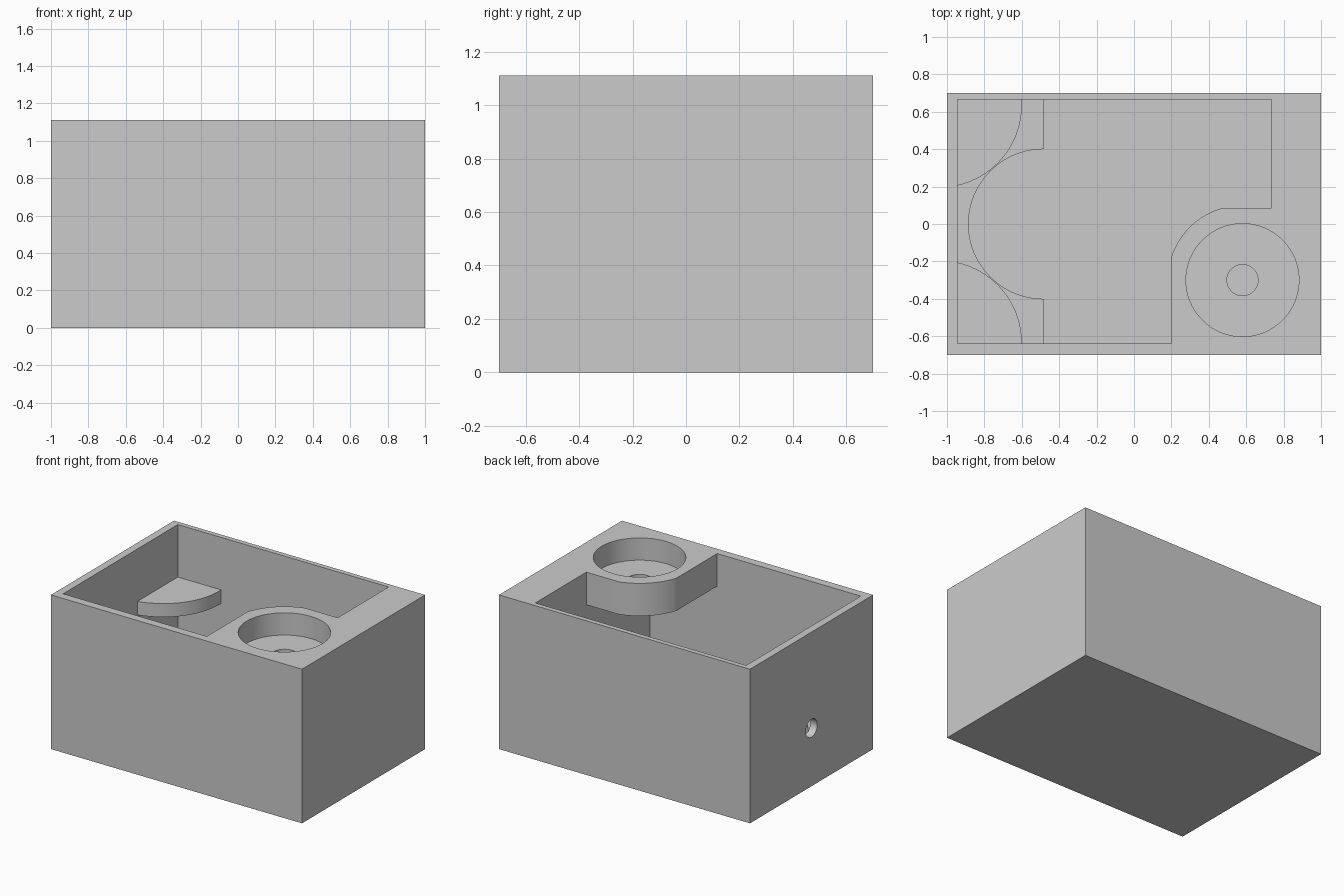
import bpy, bmesh
from math import sin, cos, pi, sqrt, radians, asin, acos

cube = bpy.data.objects.get("Cube")
if cube:
    bpy.data.objects.remove(cube, do_unlink=True)

grey = bpy.data.materials.new("plain grey")
grey.use_nodes = True
colour = (0.6, 0.6, 0.6, 1)
grey.diffuse_color = colour
grey.node_tree.nodes["Principled BSDF"].inputs["Base Color"].default_value = colour

TOP = 1.11
FLOOR = 0.06
LEFT, RIGHT, FRONT, BACK = -0.945, 0.735, -0.64, 0.665   # cavity walls
CUP = (0.58, -0.30)                                      # cup holder centre


def prism(name, outline, z0, z1):
    """Extrude a closed outline between two heights."""
    bm = bmesh.new()
    face = bm.faces.new([bm.verts.new((x, y, z0)) for x, y in outline])
    ext = bmesh.ops.extrude_face_region(bm, geom=[face])
    verts = [g for g in ext["geom"] if isinstance(g, bmesh.types.BMVert)]
    bmesh.ops.translate(bm, verts=verts, vec=(0, 0, z1 - z0))
    bmesh.ops.recalc_face_normals(bm, faces=bm.faces)
    mesh = bpy.data.meshes.new(name)
    bm.to_mesh(mesh)
    bm.free()
    mesh.materials.append(grey)
    obj = bpy.data.objects.new(name, mesh)
    bpy.context.collection.objects.link(obj)
    return obj


def rect(x0, x1, y0, y1):
    return [(x0, y0), (x1, y0), (x1, y1), (x0, y1)]


def arc(cx, cy, r, a0, a1, n=24):
    return [(cx + r * cos(a0 + (a1 - a0) * i / n),
             cy + r * sin(a0 + (a1 - a0) * i / n)) for i in range(n + 1)]


def circle(cx, cy, r, n=64):
    return arc(cx, cy, r, 0, 2 * pi, n)[:-1]


def cut(target, cutter):
    """Subtract a cutter, then discard it."""
    mod = target.modifiers.new("cut", "BOOLEAN")
    mod.operation = "DIFFERENCE"
    mod.solver = "EXACT"
    mod.object = cutter
    bpy.context.view_layer.objects.active = target
    bpy.ops.object.modifier_apply(modifier=mod.name)
    bpy.data.objects.remove(cutter, do_unlink=True)


def smooth(obj):
    bpy.ops.object.select_all(action="DESELECT")
    obj.select_set(True)
    bpy.context.view_layer.objects.active = obj
    bpy.ops.object.shade_smooth_by_angle(angle=radians(30))


# Case: hollow box whose opening leaves a rounded shelf in the front corner
case = prism("case", rect(-1, 1, -0.7, 0.7), 0, TOP)
SHELF_X, SHELF_Y, SHELF_R, SHELF_Z = 0.20, 0.085, 0.40, 0.875
start = acos((SHELF_Y - CUP[1]) / SHELF_R) + pi / 2
end = pi - asin(sqrt(SHELF_R ** 2 - (CUP[0] - SHELF_X) ** 2) / SHELF_R)
opening = ([(LEFT, FRONT), (LEFT, BACK), (RIGHT, BACK), (RIGHT, SHELF_Y)]
           + arc(*CUP, SHELF_R, start, end) + [(SHELF_X, FRONT)])
cut(case, prism("cavity_cutter", rect(LEFT, RIGHT, FRONT, BACK), FLOOR, SHELF_Z))
cut(case, prism("opening_cutter", opening, SHELF_Z, TOP + 0.1))

# Cup recess with a drain hole through the shelf
cut(case, prism("cup_cutter", circle(*CUP, 0.302), 0.95, TOP + 0.1))
cut(case, prism("drain_cutter", circle(*CUP, 0.083), SHELF_Z - 0.1, 1.0))

# Cable hole through the side wall
cable = prism("cable_cutter", circle(0, 0, 0.065, 32), -0.05, 0.05)
cable.rotation_euler = (0, pi / 2, 0)
cable.location = (-0.97, 0, 0.418)
bpy.context.view_layer.update()
cut(case, cable)
smooth(case)

# Curved shelves in the two corners of the narrow wall
cx, cy, r = -1.04, 0.635, 0.44
a0 = -acos((LEFT - cx) / r)
for name, side, wall in (("back_corner_shelf", 1, BACK), ("front_corner_shelf", -1, -FRONT)):
    rim = arc(cx, cy, r, a0, 0)
    outline = [(x, side * y) for x, y in [(LEFT, wall)] + rim + [(cx + r, wall)]]
    smooth(prism(name, outline, 0.635, 0.732))

# Low cradle with a half-round recess on the cavity floor
CRADLE_X = -0.485
cradle = ([(CRADLE_X, FRONT)] + arc(CRADLE_X, 0, 0.40, -pi / 2, -3 * pi / 2, 40)
          + [(CRADLE_X, BACK), (LEFT, BACK), (LEFT, FRONT)])
smooth(prism("cradle", cradle, FLOOR, 0.27))
